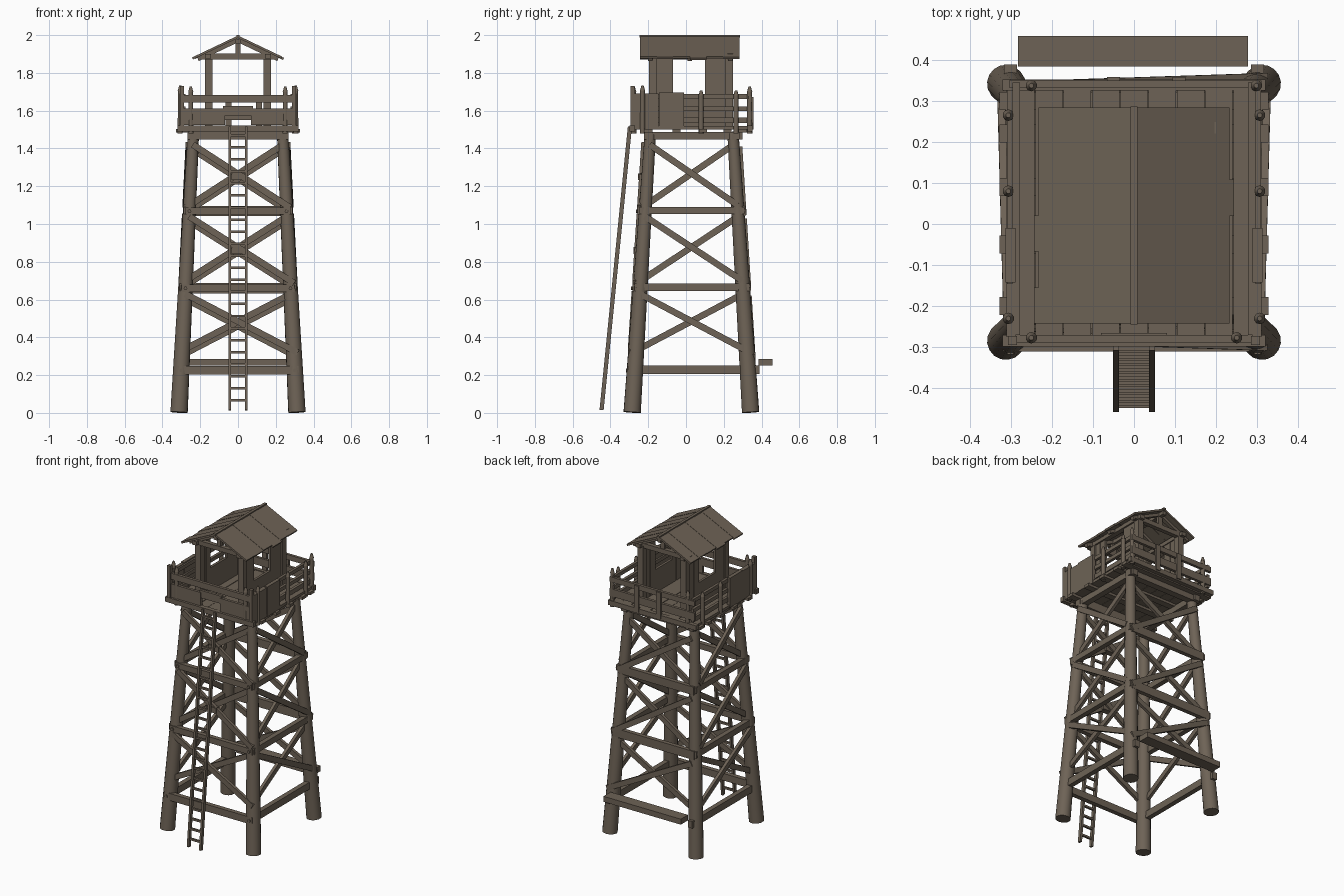
import bpy, bmesh, math, random
from mathutils import Vector, Matrix

if "Cube" in bpy.data.objects:
    bpy.data.objects.remove(bpy.data.objects["Cube"])

random.seed(4)
wood = bpy.data.materials.new("weathered wood")
wood.diffuse_color = (0.155, 0.124, 0.093, 1)
wood.use_nodes = True
wood.node_tree.nodes["Principled BSDF"].inputs["Base Color"].default_value = wood.diffuse_color


def finish(name, bm, smooth=False):
    bmesh.ops.recalc_face_normals(bm, faces=bm.faces)
    me = bpy.data.meshes.new(name)
    bm.to_mesh(me)
    bm.free()
    ob = bpy.data.objects.new(name, me)
    bpy.context.collection.objects.link(ob)
    me.materials.append(wood)
    if smooth:
        bpy.ops.object.select_all(action='DESELECT')
        ob.select_set(True)
        bpy.context.view_layer.objects.active = ob
        bpy.ops.object.shade_smooth_by_angle(angle=math.radians(40))
    return ob


def box(name, x0, x1, y0, y1, z0, z1):
    bm = bmesh.new()
    m = Matrix.Translation(((x0 + x1) / 2, (y0 + y1) / 2, (z0 + z1) / 2)) @ \
        Matrix.Diagonal((x1 - x0, y1 - y0, z1 - z0, 1))
    bmesh.ops.create_cube(bm, size=1, matrix=m)
    return finish(name, bm)


def beam(name, a, b, width, thick, normal):
    """Board from a to b; thickness lies along normal."""
    a, b, n = Vector(a), Vector(b), Vector(normal)
    d = (b - a).normalized()
    s = d.cross(n).normalized()
    n = s.cross(d)
    rot = Matrix((d, s, n)).transposed().to_4x4()
    m = Matrix.Translation((a + b) / 2) @ rot @ Matrix.Diagonal(((b - a).length, width, thick, 1))
    bm = bmesh.new()
    bmesh.ops.create_cube(bm, size=1, matrix=m)
    return finish(name, bm)


def log(name, a, b, r0, r1, seg=14):
    a, b = Vector(a), Vector(b)
    bm = bmesh.new()
    m = Matrix.Translation((a + b) / 2) @ (b - a).to_track_quat('Z', 'Y').to_matrix().to_4x4()
    bmesh.ops.create_cone(bm, cap_ends=True, segments=seg, radius1=r0, radius2=r1,
                          depth=(b - a).length, matrix=m)
    return finish(name, bm, True)


# tapering tower: leg centre offsets at a height
def leg_x(z):
    return 0.312 - 0.075 * z / 1.46


def leg_y(z, side):
    return (-0.285 + 0.095 * z / 1.46) if side < 0 else (0.342 - 0.092 * z / 1.46)


def leg(z, sx, sy):
    return Vector((sx * leg_x(z), leg_y(z, sy), z))


for sx in (-1, 1):
    for sy in (-1, 1):
        bm_leg = log("tower_leg", (sx * leg_x(0), leg_y(0, sy), 0.003), leg(1.48, sx, sy), 0.046, 0.03, 16)

# horizontal girts
for z, h in ((0.225, 0.046), (0.66, 0.04), (1.068, 0.038)):
    ext = leg_x(z) + 0.02
    yf, yb = leg_y(z, -1) - 0.025, leg_y(z, 1) + 0.025
    box("front_girt", -ext, ext, yf - 0.015, yf + 0.015, z - h / 2, z + h / 2)
    if z > 0.3:
        box("back_girt", -ext, ext, yb - 0.012, yb + 0.016, z - h * 0.7, z + h * 0.7)
    for sx in (-1, 1):
        x = sx * (leg_x(z) + (0.0 if z < 0.3 else 0.016))
        box("side_girt", x - 0.016, x + 0.016, yf - 0.005, yb + (0.035 if z < 0.3 else 0.01),
            z + 0.004 - h / 2, z + 0.004 + h / 2)
    # pegs holding the front girts
    for sx in (-1, 1):
        log("girt_peg", (sx * leg_x(z), yf - 0.023, z), (sx * leg_x(z), yf, z), 0.01, 0.01, 8)
# loose board across the rear girt ends
box("back_low_board", -0.283, 0.278, 0.384, 0.458, 0.25, 0.286)

# cross bracing on all four faces
for i, (z0, z1) in enumerate(((0.33, 0.63), (0.70, 1.04), (1.10, 1.42))):
    for s in (-1, 1):
        for k, o in ((-1, 0.012), (1, -0.012)):
            d = 0.0 if s < 0 else -0.025
            a, b = leg(z0 + d, -k, s), leg(z1 + d, k, s)
            off = Vector((0, s * (0.022 + o), 0))
            e = (b - a).normalized() * 0.025
            beam("front_brace" if s < 0 else "back_brace", a + off - e, b + off, 0.034, 0.02, (0, 1, 0))
            a, b = leg(z0, s, -k), leg(z1, s, k)
            off = Vector((s * (0.016 + o), 0, 0))
            beam("side_brace", a + off, b + off, 0.034, 0.02, (1, 0, 0))
for z in (0.86, 1.25):
    box("brace_plate", -0.035, 0.035, leg_y(z, -1) - 0.05, leg_y(z, -1) - 0.01, z - 0.018, z + 0.018)

# platform: bearers, joists, planks
for y in (-0.20, 0.265):
    box("platform_bearer", -0.268, 0.268, y - 0.022, y + 0.022, 1.447, 1.49)
for x in (-0.24, 0.24):
    box("side_bearer", x - 0.02, x + 0.02, -0.22, 0.30, 1.447, 1.488)
for y in (-0.2, -0.05, 0.09, 0.22, 0.3):
    box("joist", -0.328, 0.328, y - 0.022, y + 0.022, 1.484, 1.503)
for i in range(9):
    x = -0.31 + i * 0.62 / 9
    box("floor_plank", x + 0.001, x + 0.068, -0.295 + random.uniform(0, .008),
        0.348 + random.uniform(-.008, .006), 1.5, 1.518 + random.uniform(-.002, .002))
box("front_floor_edge", -0.32, 0.32, -0.298, -0.27, 1.49, 1.522)
box("back_floor_edge", -0.32, 0.32, 0.325, 0.352, 1.49, 1.522)

# railing posts with pointed tops
posts = [(-0.25, -0.277, 1.72), (0.25, -0.277, 1.72), (-0.25, 0.337, 1.72), (0.298, 0.337, 1.72)]
for s in (-1, 1):
    posts += [(s * 0.306, -0.23, 1.725), (s * 0.306, 0.08, 1.70), (s * 0.306, 0.265, 1.70)]
for x, y, t in posts:
    log("rail_post", (x, y, 1.48), (x, y, t - 0.02), 0.014, 0.013, 10)
    log("post_tip", (x, y, t - 0.02), (x, y, t + 0.008), 0.014, 0.006, 10)
for s in (-1, 1):
    box("corner_post", s * 0.296 - 0.011, s * 0.296 + 0.011, -0.295, -0.273, 1.49, 1.73)

# front rail and lower boards, open at the ladder
box("front_top_rail", -0.295, 0.295, -0.289, -0.27, 1.642, 1.682)
for s in (-1, 1):
    xs = sorted((s * 0.07, s * 0.295))
    box("front_low_board", xs[0], xs[1], -0.288, -0.27, 1.525, 1.612)
box("front_gate_board", -0.08, 0.08, -0.284, -0.266, 1.575, 1.625)
# back rails
for z, h in ((1.66, 0.034), (1.575, 0.05)):
    box("back_rail", -0.305, 0.31, 0.332, 0.35, z - h / 2, z + h / 2)
for x in (-0.05, 0.11):
    box("back_rail_stake", x - 0.016, x + 0.016, 0.345, 0.358, 1.5, 1.672)
# side panels at the front half, open rails at the rear half
for s in (-1, 1):
    for y0, y1, t in ((-0.275, -0.145, 1.69), (-0.143, -0.01, 1.695)):
        xs = sorted((s * 0.289, s * (0.31 if y0 < -0.2 else 0.313)))
        box("side_panel", xs[0], xs[1], y0, y1, 1.5, t)
    xs = sorted((s * 0.278, s * 0.296))
    for z, h in ((1.675, 0.024), (1.61, 0.024), (1.55, 0.03)):
        box("side_rail", xs[0], xs[1], -0.27, 0.345, z - h / 2, z + h / 2)

# cabin: corner posts, plank walls, tie beams
for s in (-1, 1):
    for y in (-0.175, 0.23):
        box("cabin_post", s * 0.155 - 0.02, s * 0.155 + 0.02, y - 0.02, y + 0.02, 1.51, 1.885)
    xs = sorted((s * 0.15, s * 0.166))
    for y0, y1 in ((-0.16, -0.115), (-0.113, -0.07), (0.10, 0.155), (0.157, 0.215)):
        box("cabin_wall_plank", xs[0], xs[1], y0, y1, 1.51, 1.88)
    box("cabin_low_wall", xs[0], xs[1], -0.07, 0.10, 1.51, 1.67)
    box("wall_plate", s * 0.16 - 0.016, s * 0.16 + 0.016, -0.225, 0.27, 1.875, 1.9)
for y in (-0.19, 0.235):
    box("tie_beam", -0.2, 0.2, y - 0.014, y + 0.014, 1.872, 1.902)
    box("king_post", -0.014, 0.014, y - 0.01, y + 0.01, 1.9, 1.975)

# gable roof of overlapping sheets with rafters and ridge pole
slope = Vector((0.235, 0, -0.112)).normalized()
for s in (-1, 1):
    d = Vector((s * slope.x, 0, slope.z))
    n = Vector((-s * slope.z * s, 0, slope.x))
    n = Vector((s * -slope.z, 0, slope.x))
    for i in range(6):
        y = -0.242 + i * 0.0875
        ln = 0.255 + random.choice((0, 0.0, 0.012))
        top = Vector((0, y + 0.0437, 1.991 - 0.002 * (i % 2)))
        beam("roof_sheet", top, top + d * ln, 0.0885, 0.012, n)
    for y in (-0.19, 0.02, 0.235):
        top = Vector((0, y, 1.974))
        beam("rafter", top, top + d * 0.235, 0.024, 0.022, n)
box("ridge_pole", -0.012, 0.012, -0.235, 0.28, 1.955, 1.98)
box("ridge_cap", -0.009, 0.009, -0.245, 0.286, 1.988, 2.0)

# ladder leaning on the front edge
foot, head = Vector((0, -0.447, 0.015)), Vector((0, -0.297, 1.515))
for s in (-1, 1):
    o = Vector((s * 0.044, 0, 0))
    beam("ladder_rail", foot + o, head + o, 0.014, 0.022, (0, 1, 0))
for i in range(23):
    p = foot.lerp(head, (i + 0.8) / 23.5)
    beam("ladder_rung", p - Vector((0.044, 0, 0)), p + Vector((0.044, 0, 0)), 0.013, 0.013, (0, 1, 0))
